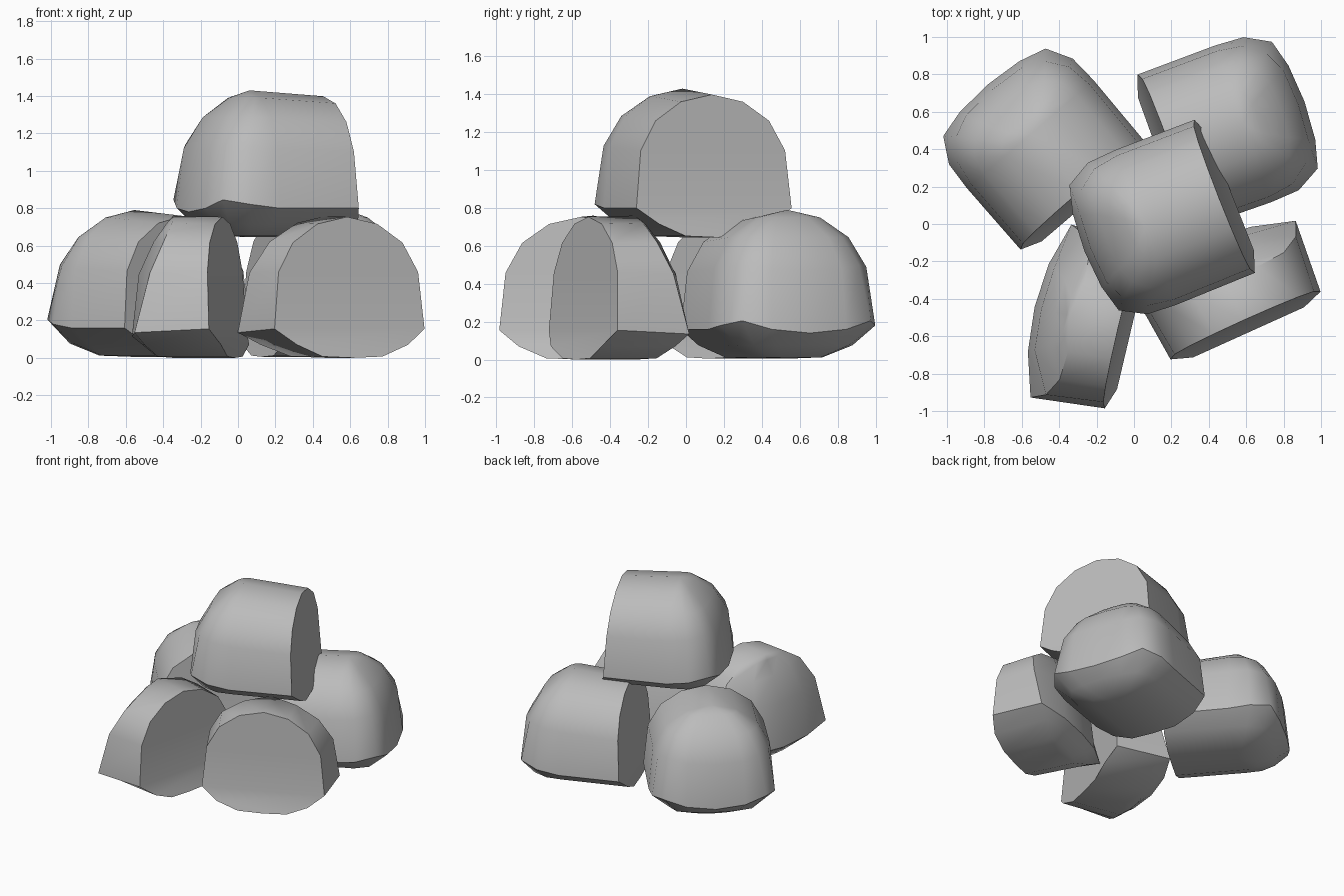
import bpy, bmesh, math
from mathutils import Matrix, Vector

if "Cube" in bpy.data.objects:
    bpy.data.objects.remove(bpy.data.objects["Cube"])

stone = bpy.data.materials.new("grey_stone")
stone.use_nodes = True
GREY = (0.5, 0.5, 0.5, 1)
stone.diffuse_color = GREY
stone.node_tree.nodes["Principled BSDF"].inputs["Base Color"].default_value = GREY

# Height levels: (share of the widest outline, height above the widest outline)
LEVELS = [(0, -.155), (.4, -.148), (.74, -.085), (1, 0),
          (.93, .32), (.73, .485), (.4, .59), (0, .63)]
WIDEST = 3
# Half outlines of the end opposite the flat cut: (along, across, lift, pull towards the cut)
ROUND_END = [(0, .445, 0, 0), (-.16, .435, .02, 0), (-.295, .36, .045, 0),
             (-.335, .21, 0, 0), (-.35, 0, -.02, 0)]
CUT_END = [(-.1, .475, -.02, .2), (-.17, .24, -.04, 0), (-.19, 0, -.05, 0)]


def rock(name, facing, along, across, z, length, end, slope, tall=1.0, drop=.05):
    """Loaf-shaped stone: one flat cut end at +length, one shaped end that slopes back."""
    half = [Vector(p) for p in end]
    flat = Vector((length, .44, 0, 0))
    columns = [flat] + half
    columns += [Vector((p.x, -p.y, p.z, p.w)) for p in reversed([flat] + half[:-1])]
    last = len(columns) - 1

    bm = bmesh.new()
    rings = []
    for f, h in LEVELS:
        above = h > 0
        h *= tall if above else 1
        ring = []
        for i, p in enumerate(columns):
            if i in (0, last):
                # Cut end leans back above and bulges a little below
                pos = (p.x - .05 * h, p.y * f, h * (1 - drop)) if above else (
                    p.x + (.04 if h < 0 else 0), p.y * f, h)
            else:
                # Corners round off above the widest outline
                corner = 1 - 1.5 * max(p.z, 0) if above else 1
                g = f ** slope if above else f
                x = p.x * g * corner + p.w * max(h, 0) * f
                pos = (x, p.y * f * corner, h + p.z * f ** 12)
            ring.append(bm.verts.new(pos))
        rings.append(ring)

    # Skin around the sides and the shaped end
    for low, high in zip(rings, rings[1:]):
        for i in range(last):
            bm.faces.new((low[i], low[i + 1], high[i + 1], high[i]))
    # Cut end, in a lower and an upper part
    for part in (rings[:WIDEST + 1], rings[WIDEST:]):
        bm.faces.new([r[0] for r in part] + [r[last] for r in reversed(part)])
    bmesh.ops.remove_doubles(bm, verts=bm.verts, dist=.0005)
    bmesh.ops.recalc_face_normals(bm, faces=bm.faces)

    # Turn the stone and set it in place
    turn = Matrix.Rotation(math.radians(facing), 4, 'Z')
    bm.transform(Matrix.Translation((0, 0, z)) @ turn @ Matrix.Translation((along, across, 0)))
    mesh = bpy.data.meshes.new(name)
    bm.to_mesh(mesh)
    bm.free()
    mesh.materials.append(stone)
    ob = bpy.data.objects.new(name, mesh)
    bpy.context.collection.objects.link(ob)
    bpy.ops.object.select_all(action='DESELECT')
    ob.select_set(True)
    bpy.context.view_layer.objects.active = ob
    bpy.ops.object.shade_smooth_by_angle(angle=math.radians(46))


# Three long stones with a rounded end
rock("top_stone", 21.5, .05, -.04, .80, .455, ROUND_END, 1.5)
rock("back_right_stone", -49.5, -.725, -.11, .16, .435, ROUND_END, 1.5)
rock("back_left_stone", 199.9, -.73, -.305, .16, .44, ROUND_END, 1.5)
# Two short stones cut at both ends
rock("front_right_stone", -13.3, -.225, -.555, .155, .3, CUT_END, 3, tall=.96, drop=.01)
rock("front_left_stone", -65.7, .44, .32, .155, .3, CUT_END, 3, tall=.96, drop=.01)
